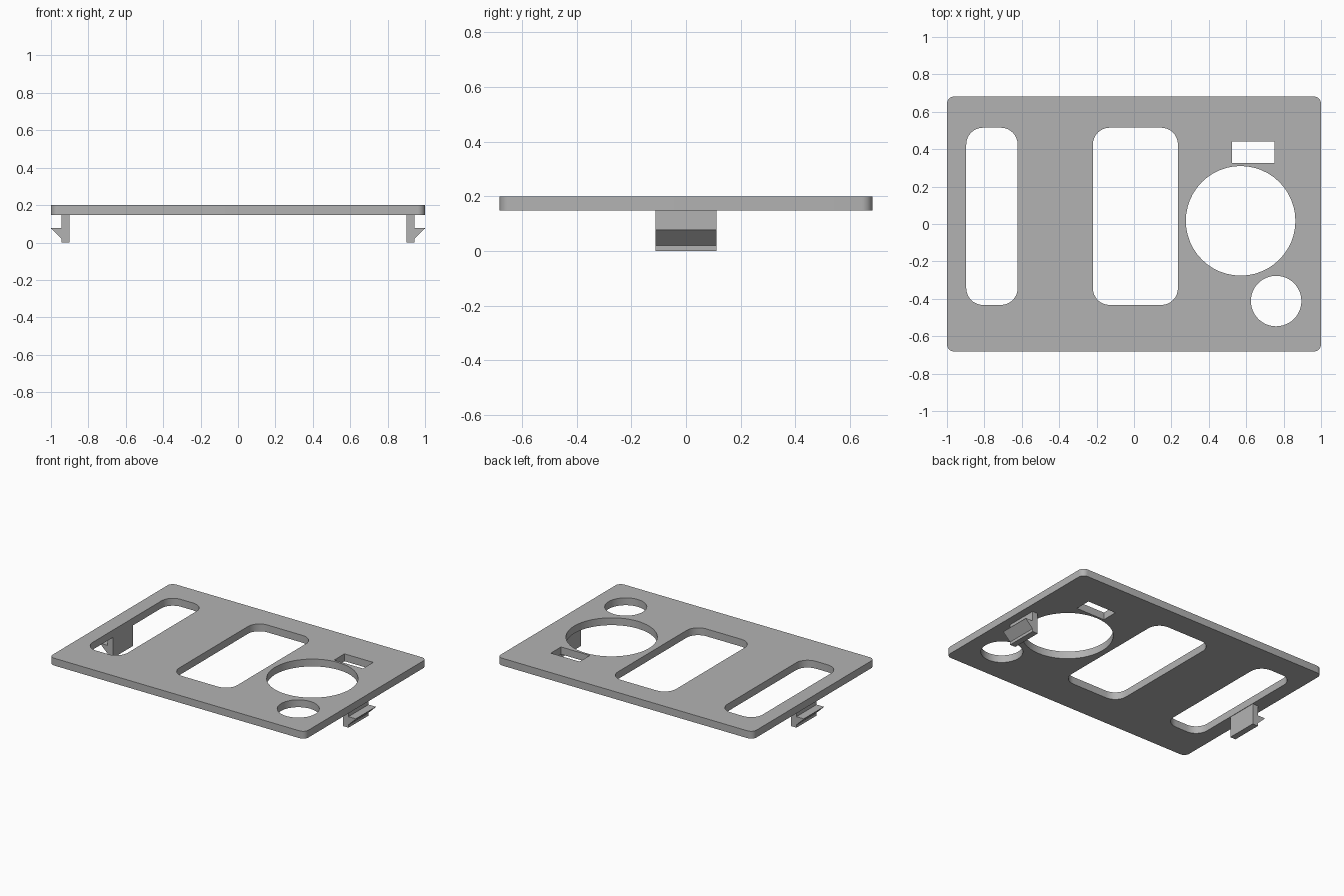
import bpy, bmesh
from math import sin, cos, pi, radians

cube = bpy.data.objects.get("Cube")
if cube:
    bpy.data.objects.remove(cube, do_unlink=True)

grey = bpy.data.materials.new("plain grey")
grey.use_nodes = True
colour = (0.45, 0.45, 0.45, 1)
grey.diffuse_color = colour
grey.node_tree.nodes["Principled BSDF"].inputs["Base Color"].default_value = colour

PLATE_BOTTOM, PLATE_TOP = 0.148, 0.2


def circle(cx, cy, r, steps=48):
    return [(cx + r * cos(2 * pi * i / steps), cy + r * sin(2 * pi * i / steps))
            for i in range(steps)]


def rounded_rect(x0, x1, y0, y1, r=0, steps=8):
    if r == 0:
        return [(x0, y0), (x1, y0), (x1, y1), (x0, y1)]
    centres = [(x1 - r, y1 - r), (x0 + r, y1 - r), (x0 + r, y0 + r), (x1 - r, y0 + r)]
    return [(cx + r * cos(pi / 2 * (q + i / steps)), cy + r * sin(pi / 2 * (q + i / steps)))
            for q, (cx, cy) in enumerate(centres) for i in range(steps + 1)]


def finish(obj):
    obj.data.materials.clear()
    obj.data.materials.append(grey)
    bpy.ops.object.select_all(action='DESELECT')
    obj.select_set(True)
    bpy.context.view_layer.objects.active = obj
    bpy.ops.object.shade_smooth_by_angle(angle=radians(30))


# Flat panel: outer outline plus hole outlines, filled and extruded
outlines = [
    rounded_rect(-1, 1, -0.682, 0.682, 0.04),
    rounded_rect(-0.897, -0.622, -0.433, 0.515, 0.09),   # narrow slot
    rounded_rect(-0.22, 0.235, -0.433, 0.515, 0.09),     # wide slot
    rounded_rect(0.525, 0.75, 0.325, 0.44),              # small window
    circle(0.57, 0.017, 0.293),                          # large round hole
    circle(0.76, -0.412, 0.135),                         # small round hole
]
curve = bpy.data.curves.new("panel_outline", 'CURVE')
curve.dimensions = '2D'
curve.fill_mode = 'BOTH'
curve.extrude = (PLATE_TOP - PLATE_BOTTOM) / 2
for points in outlines:
    spline = curve.splines.new('POLY')
    spline.points.add(len(points) - 1)
    for p, (x, y) in zip(spline.points, points):
        p.co = (x, y, 0, 1)
    spline.use_cyclic_u = True
source = bpy.data.objects.new("panel_outline", curve)
bpy.context.collection.objects.link(source)
mesh = bpy.data.meshes.new_from_object(
    source.evaluated_get(bpy.context.evaluated_depsgraph_get()))
bpy.data.objects.remove(source, do_unlink=True)

bm = bmesh.new()
bm.from_mesh(mesh)
bmesh.ops.remove_doubles(bm, verts=bm.verts, dist=0.0001)
bmesh.ops.translate(bm, verts=bm.verts, vec=(0, 0, (PLATE_BOTTOM + PLATE_TOP) / 2))
bmesh.ops.recalc_face_normals(bm, faces=bm.faces)
bm.to_mesh(mesh)
bm.free()
panel = bpy.data.objects.new("panel", mesh)
bpy.context.collection.objects.link(panel)
finish(panel)

# Snap clips: leg with an outward barb, mirrored to both ends
clip_profile = [(0.9, PLATE_BOTTOM), (0.9, 0), (0.943, 0), (0.943, 0.02),
                (1, 0.075), (1, 0.078), (0.943, 0.078), (0.943, PLATE_BOTTOM)]
for name, side in (("left_clip", 1), ("right_clip", -1)):
    bm = bmesh.new()
    face = bm.faces.new([bm.verts.new((side * x, -0.112, z)) for x, z in clip_profile])
    swept = bmesh.ops.extrude_face_region(bm, geom=[face])["geom"]
    bmesh.ops.translate(bm, vec=(0, 0.224, 0),
                        verts=[v for v in swept if isinstance(v, bmesh.types.BMVert)])
    bmesh.ops.recalc_face_normals(bm, faces=bm.faces)
    mesh = bpy.data.meshes.new(name)
    bm.to_mesh(mesh)
    bm.free()
    clip = bpy.data.objects.new(name, mesh)
    bpy.context.collection.objects.link(clip)
    finish(clip)
